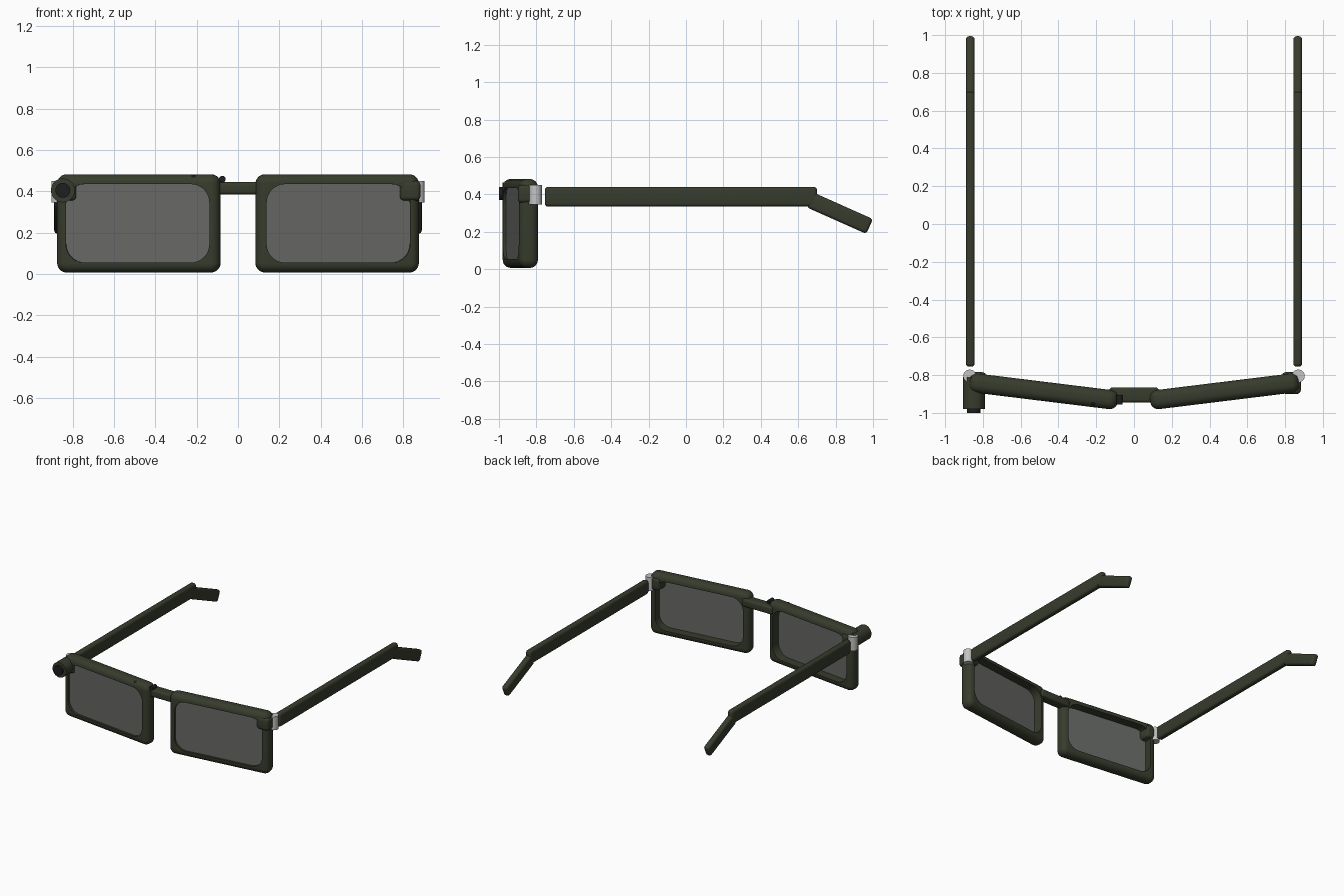
import bpy, bmesh, math
from mathutils import Matrix

if "Cube" in bpy.data.objects:
    bpy.data.objects.remove(bpy.data.objects["Cube"])


def material(name, rgb):
    m = bpy.data.materials.new(name)
    m.diffuse_color = (*rgb, 1)
    m.use_nodes = True
    m.node_tree.nodes["Principled BSDF"].inputs["Base Color"].default_value = m.diffuse_color
    return m


OLIVE = material("dark olive", (0.038, 0.045, 0.026))
GREY = material("lens grey", (0.135, 0.14, 0.13))
SILVER = material("silver", (0.55, 0.55, 0.55))
BLACK = material("black", (0.012, 0.013, 0.014))


def finish(name, bm, mat, loc=(0, 0, 0), rot=(0, 0, 0)):
    bmesh.ops.recalc_face_normals(bm, faces=bm.faces)
    me = bpy.data.meshes.new(name)
    bm.to_mesh(me)
    bm.free()
    me.materials.append(mat)
    ob = bpy.data.objects.new(name, me)
    bpy.context.collection.objects.link(ob)
    ob.location, ob.rotation_euler = loc, rot
    bpy.ops.object.select_all(action='DESELECT')
    ob.select_set(True)
    bpy.context.view_layer.objects.active = ob
    bpy.ops.object.shade_smooth_by_angle(angle=math.radians(35))
    return ob


def rounded_box(name, size, bevel, mat, loc, rot=(0, 0, 0)):
    bm = bmesh.new()
    bmesh.ops.create_cube(bm, size=1, matrix=Matrix.Diagonal((*size, 1)))
    bmesh.ops.bevel(bm, geom=bm.edges[:], offset=bevel, segments=4,
                    profile=0.5, affect='EDGES')
    return finish(name, bm, mat, loc, rot)


def cylinder(name, r, depth, mat, loc, along_y=False):
    bm = bmesh.new()
    bmesh.ops.create_cone(bm, cap_ends=True, segments=32, radius1=r,
                          radius2=r, depth=depth)
    return finish(name, bm, mat, loc, (math.pi / 2 if along_y else 0, 0, 0))


def outline(w, h, r, n=8):
    """Rounded rectangle in x and z, centred on the origin."""
    pts = []
    for k, (sx, sz) in enumerate([(1, 1), (-1, 1), (-1, -1), (1, -1)]):
        for i in range(n + 1):
            a = math.pi / 2 * (k + i / n)
            pts.append((sx * (w / 2 - r) + r * math.cos(a),
                        sz * (h / 2 - r) + r * math.sin(a)))
    return pts


def loft(bm, stations, closed):
    rings = [[bm.verts.new((x, y, z)) for x, z in pts] for pts, y in stations]
    pairs = list(zip(rings, rings[1:])) + ([(rings[-1], rings[0])] if closed else [])
    for a, b in pairs:
        for i in range(len(a)):
            j = (i + 1) % len(a)
            bm.faces.new((a[i], a[j], b[j], b[i]))
    if not closed:
        bm.faces.new(rings[0])
        bm.faces.new(rings[-1])


W, H, HALF, B = 0.795, 0.475, 0.051, 0.042
TILT = math.radians(7)

for side, s in (("left", -1), ("right", 1)):
    place = ((s * 0.48, -0.886, 0.245), (0, 0, s * TILT))

    # rim with soft outer edges and a rounded opening
    st = [(outline(0.70, 0.38, 0.09), -HALF)]
    for sign in (-1, 1):
        for i in range(7):
            a = math.pi / 2 * (i / 6 if sign < 0 else 1 - i / 6)
            d = B * (1 - math.sin(a))
            st.append((outline(W - 2 * d, H - 2 * d, 0.046 - d),
                       sign * (HALF - B + B * math.cos(a))))
    st.append((outline(0.70, 0.38, 0.09), HALF))
    bm = bmesh.new()
    loft(bm, st, True)
    finish(side + "_rim", bm, OLIVE, *place)

    # lens set near the front of the opening
    bm = bmesh.new()
    lens = outline(0.705, 0.385, 0.09)
    loft(bm, [(lens, -0.035), (lens, -0.015)], False)
    finish(side + "_lens", bm, GREY, *place)

    # hinge with its corner block
    rounded_box(side + "_hinge_block", (0.10, 0.115, 0.095), 0.02, OLIVE,
                (s * 0.833, -0.842, 0.403))
    cylinder(side + "_hinge_pin", 0.034, 0.104, SILVER, (s * 0.87, -0.805, 0.398))

    # temple arm and its bent tip
    rounded_box(side + "_arm", (0.046, 1.455, 0.105), 0.017, OLIVE,
                (s * 0.867, -0.0275, 0.388))
    rounded_box(side + "_arm_tip", (0.046, 0.35, 0.087), 0.017, OLIVE,
                (s * 0.867, 0.822, 0.30), (math.radians(-24), 0, 0))

# bridge between the rims
rounded_box("bridge", (0.26, 0.08, 0.06), 0.015, OLIVE, (0, -0.905, 0.415))

# camera barrel on one corner
cylinder("camera_barrel", 0.058, 0.17, OLIVE, (-0.848, -0.895, 0.405), True)
cylinder("camera_eye", 0.036, 0.05, BLACK, (-0.848, -0.975, 0.405), True)

# small button and sensor on the same rim
cylinder("button", 0.016, 0.05, BLACK, (-0.076, -0.93, 0.459), True)
bm = bmesh.new()
bmesh.ops.create_uvsphere(bm, u_segments=16, v_segments=8, radius=0.013)
finish("sensor", bm, BLACK, (-0.215, -0.947, 0.467))
